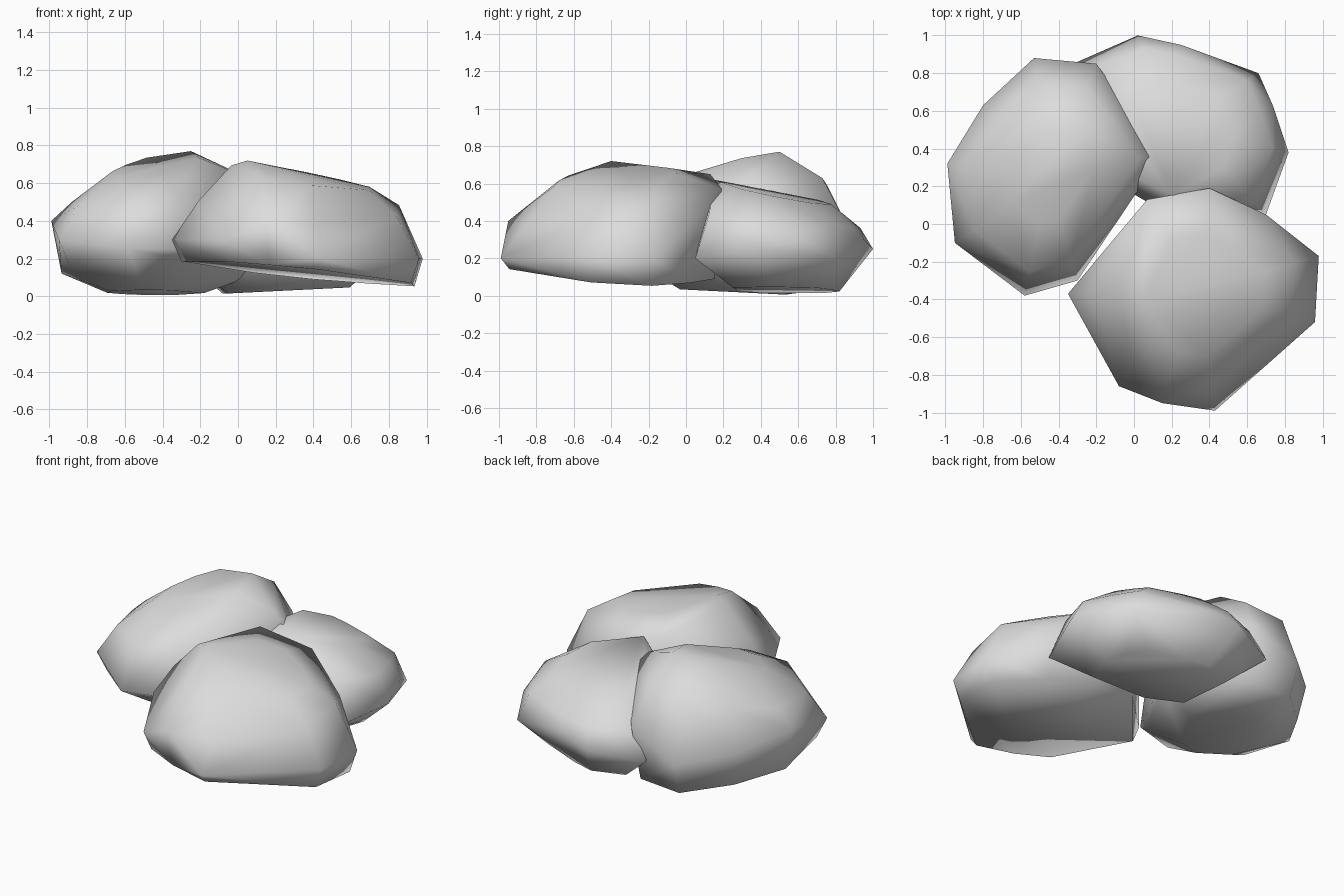
import bpy
import bmesh
from mathutils import Vector

old = bpy.data.objects.get("Cube")
if old:
    bpy.data.objects.remove(old, do_unlink=True)

# One plain stone colour for all boulders
stone = bpy.data.materials.new("stone_grey")
stone.use_nodes = True
grey = (.72, .72, .72, 1)
stone.diffuse_color = grey
stone.node_tree.nodes["Principled BSDF"].inputs["Base Color"].default_value = grey


def layer(rim, centre, shrink, height, slope_x=0, slope_y=0):
    """Shrink the rim outline about the centre and lay it on a tilted plane."""
    corners = []
    for x, y, z in rim:
        dx = (x - centre[0]) * shrink
        dy = (y - centre[1]) * shrink
        level = height + slope_x * dx + slope_y * dy
        corners.append(Vector((centre[0] + dx, centre[1] + dy, level)))
    return corners


def boulder(name, centre, rim, apex, layers):
    """Wrap a faceted convex stone around its rim, apex and tilted layers."""
    bm = bmesh.new()
    corners = rim + [apex]
    for settings in layers:
        corners += layer(rim, centre, **settings)
    for corner in corners:
        bm.verts.new(corner)

    hull = bmesh.ops.convex_hull(bm, input=bm.verts)
    inside = set(hull["geom_interior"]) | set(hull["geom_unused"])
    loose = [part for part in inside if isinstance(part, bmesh.types.BMVert)]
    bmesh.ops.delete(bm, geom=loose, context="VERTS")
    bmesh.ops.recalc_face_normals(bm, faces=bm.faces)
    for face in bm.faces:
        face.smooth = True

    mesh = bpy.data.meshes.new(name)
    bm.to_mesh(mesh)
    bm.free()
    mesh.materials.append(stone)
    rock = bpy.data.objects.new(name, mesh)
    bpy.context.collection.objects.link(rock)


# Front boulder, leaning over the other two
boulder(
    "front_boulder",
    centre=(.35, -.35),
    rim=[(-.35, -.37, .3), (-.08, -.86, .3), (.15, -.95, .4),
         (.43, -.99, .2), (.96, -.52, .2), (.98, -.17, .2),
         (.7, .05, .4), (.4, .19, .57), (.07, .13, .65)],
    apex=(.05, -.4, .72),
    layers=[
        dict(shrink=.55, height=.63, slope_x=-.17, slope_y=.1),
        dict(shrink=.8, height=.48, slope_x=-.05, slope_y=.2),
        dict(shrink=.93, height=.12, slope_x=-.1, slope_y=-.05),
    ],
)

# Side boulder, the tallest, with its front edge raised
boulder(
    "side_boulder",
    centre=(-.45, .25),
    rim=[(-.99, .32, .4), (-.95, -.1, .3), (-.58, -.38, .25),
         (-.3, -.3, .25), (.15, .37, .5), (-.2, .85, .4),
         (-.53, .88, .25), (-.8, .63, .3)],
    apex=(-.25, .5, .77),
    layers=[
        dict(shrink=.4, height=.69, slope_x=.15, slope_y=.2),
        dict(shrink=.8, height=.56, slope_x=.15, slope_y=.08),
        dict(shrink=.9, height=.13, slope_y=-.15),
        dict(shrink=.45, height=.02, slope_y=-.05),
    ],
)

# Back boulder, the lowest
boulder(
    "back_boulder",
    centre=(.25, .55),
    rim=[(.02, 1, .25), (-.3, .86, .2), (.25, .95, .3),
         (.66, .8, .2), (.74, .62, .3), (.82, .38, .25),
         (.7, .05, .2), (.1, .1, .4), (-.25, .3, .3)],
    apex=(.2, .15, .62),
    layers=[
        dict(shrink=.5, height=.53, slope_x=-.05, slope_y=-.2),
        dict(shrink=.85, height=.4, slope_y=-.1),
        dict(shrink=.6, height=.03, slope_x=.05),
    ],
)
